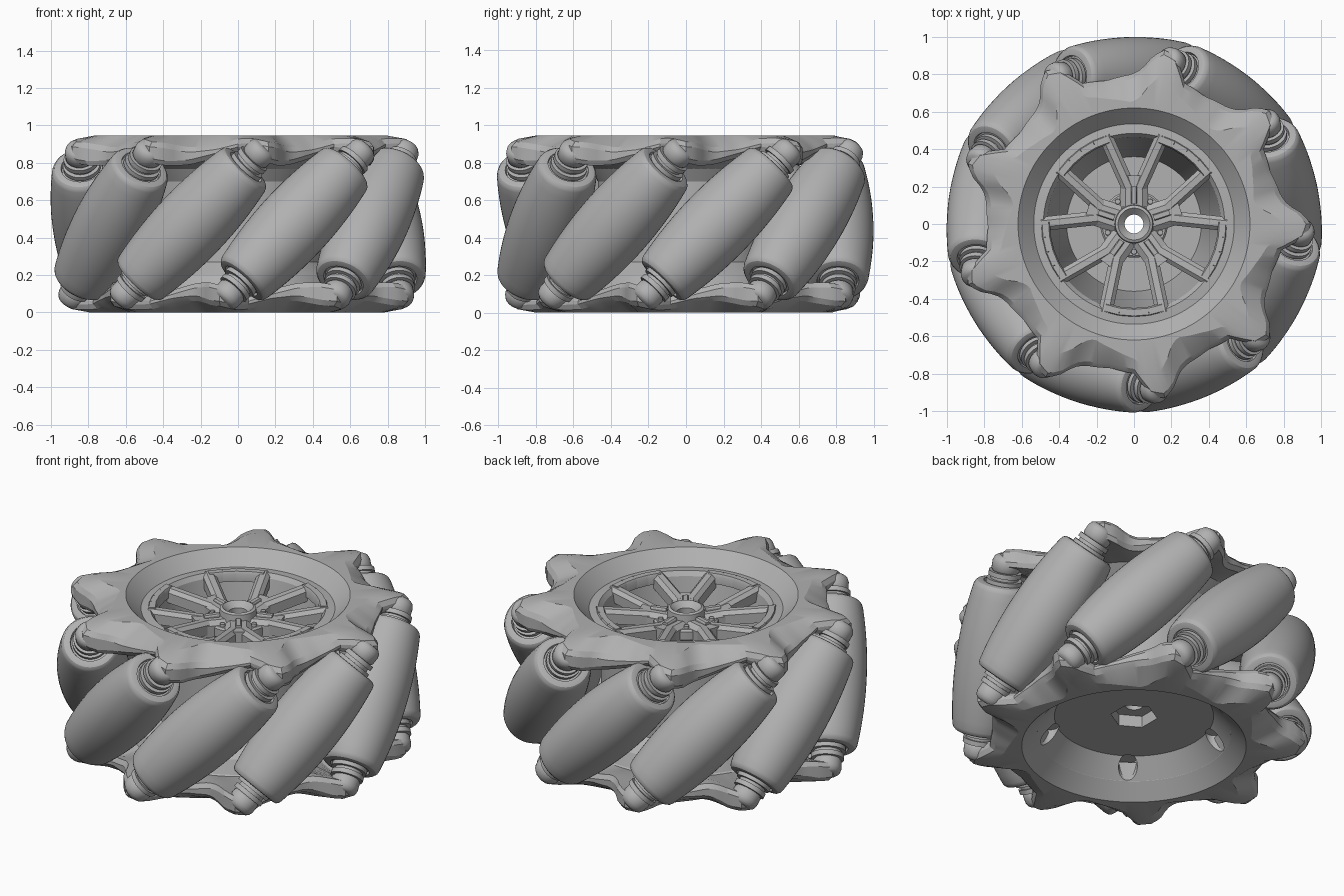
import bpy, bmesh
from math import sin, cos, pi, radians
from mathutils import Matrix, Vector

cube = bpy.data.objects.get("Cube")
if cube:
    bpy.data.objects.remove(cube, do_unlink=True)

MID = 0.4725          # mid height of the wheel
COUNT = 9             # rollers
PHASE = 12            # degrees, angle of the first roller
LUG = 40              # degrees, angle of the first lug on the upper plate

grey = bpy.data.materials.new("plain_grey")
grey.use_nodes = True
grey.diffuse_color = (0.44, 0.44, 0.44, 1)
grey.node_tree.nodes["Principled BSDF"].inputs["Base Color"].default_value = grey.diffuse_color


def shade(obj, angle):
    bpy.ops.object.select_all(action='DESELECT')
    obj.select_set(True)
    bpy.context.view_layer.objects.active = obj
    bpy.ops.object.shade_smooth_by_angle(angle=radians(angle))


def add(name, bm, angle=30):
    """Turn a bmesh into a shaded, coloured object."""
    bmesh.ops.remove_doubles(bm, verts=bm.verts, dist=1e-5)
    bmesh.ops.recalc_face_normals(bm, faces=bm.faces)
    mesh = bpy.data.meshes.new(name)
    bm.to_mesh(mesh)
    bm.free()
    mesh.materials.append(grey)
    obj = bpy.data.objects.new(name, mesh)
    bpy.context.collection.objects.link(obj)
    shade(obj, angle)
    return obj


def copy(obj, matrix):
    twin = bpy.data.objects.new(obj.name, obj.data)
    bpy.context.collection.objects.link(twin)
    twin.matrix_world = matrix
    return twin


def revolve(name, section, steps, angle=30):
    """Sweep a closed (r, z) section round z; it may depend on the angle."""
    bm = bmesh.new()
    loops = []
    for i in range(steps):
        a = 2 * pi * i / steps
        loops.append([bm.verts.new((r * cos(a), r * sin(a), z)) for r, z in section(a)])
    for i, here in enumerate(loops):
        there = loops[(i + 1) % steps]
        for j in range(len(here)):
            k = (j + 1) % len(here)
            bm.faces.new((here[j], there[j], there[k], here[k]))
    return add(name, bm, angle)


def polar(r, degrees):
    return Vector((r * cos(radians(degrees)), r * sin(radians(degrees)), 0))


def bar(bm, start, end, width, z0, z1, thick, taper=0.7):
    """Sloped bar with a narrower top, from start to end."""
    side = (end - start).normalized().cross(Vector((0, 0, 1))) * width / 2
    rings = []
    for p, z in ((start, z0), (end, z1)):
        rings.append([bm.verts.new(p + side * s + Vector((0, 0, h))) for s, h in
                      ((-1, z - thick), (1, z - thick), (1, z - thick * 0.25),
                       (taper, z), (-taper, z), (-1, z - thick * 0.25))])
    n = len(rings[0])
    for j in range(n):
        k = (j + 1) % n
        bm.faces.new((rings[0][j], rings[0][k], rings[1][k], rings[1][j]))
    bm.faces.new(rings[0])
    bm.faces.new(rings[1][::-1])


# Upper and lower lugged plates: angle from lug, edge radius, plateau radius,
# edge top height, edge bottom height
OUTLINE = [(0, .945, .80, .90, .80), (3.5, .905, .75, .895, .785), (7, .83, .68, .88, .785),
           (11, .80, .65, .87, .79), (21, .78, .68, .885, .825), (30, .80, .72, .915, .86),
           (33.5, .87, .76, .92, .85), (36, .925, .80, .915, .825), (40, .945, .80, .90, .80)]


def plate_section(a):
    d = (a * 180 / pi - LUG) % 40
    for lo, hi in zip(OUTLINE, OUTLINE[1:]):
        if lo[0] <= d <= hi[0]:
            f = (d - lo[0]) / (hi[0] - lo[0])
            edge, flat, top, low = [p + (q - p) * f for p, q in zip(lo[1:], hi[1:])]
            break
    return [(.535, .861), (.62, .945), (flat, .945), (edge - .025, top + .012),
            (edge, top - .015), (edge, low + .025), (edge - .02, low),
            (edge - .1, low + .01), (.6, .83), (.5, .76)]


upper_plate = revolve("upper_plate", plate_section, 180, 20)
flip = (Matrix.Translation((0, 0, MID)) @ Matrix.Rotation(pi, 4, polar(1, PHASE))
        @ Matrix.Translation((0, 0, -MID)))
copy(upper_plate, flip).name = "lower_plate"

# Rollers, axles and lug bosses, all along the same slanted axes
half = [(0.4 * i / 8, 0.2 - 0.036 * (i / 8) ** 2) for i in range(9)]
half += [(0.416, 0.158), (0.427, 0.147), (0.431, 0.13), (0.431, 0.112), (0.415, 0.108), (0.415, 0)]
roller_line = [(r, -t) for t, r in reversed(half)] + [(r, t) for t, r in half[1:]]
axle_half = [(0, .08), (.425, .08), (.425, .1), (.45, .1), (.45, .078), (.468, .078),
             (.468, .092), (.495, .092), (.495, .06), (.54, .06), (.54, 0)]
axle_line = [(r, -t) for t, r in reversed(axle_half)] + [(r, t) for t, r in axle_half[1:]]
boss_line = [(0, .495), (.072, .495), (.08, .505), (.08, .55), (.072, .572), (.055, .585), (0, .59)]

roller = revolve("roller", lambda a: roller_line, 48)
axle = revolve("axle", lambda a: axle_line, 32)
boss = revolve("lug_boss", lambda a: boss_line, 28, 40)
for i in range(COUNT):
    place = (Matrix.Rotation(radians(PHASE + 40 * i), 4, 'Z')
             @ Matrix.Translation((0.8, 0, MID)) @ Matrix.Rotation(-pi / 4, 4, 'X'))
    copy(roller, place)
    copy(axle, place)
    copy(boss, place)
    copy(boss, place @ Matrix.Rotation(pi, 4, 'X'))
for part in (roller, axle, boss):
    bpy.data.objects.remove(part, do_unlink=True)

# Hub drum with dished floor, centre column and axle hole
hub_line = [(.05, .19), (.44, .19), (.535, .085), (.6, .1), (.56, .2), (.47, .27),
            (.47, .7), (.53, .8), (.536, .862), (.485, .866), (.465, .84), (.445, .74),
            (.375, .36), (.36, .3), (.13, .3), (.13, .72), (.18, .75), (.18, .8),
            (.17, .81), (.105, .81), (.1, .865), (.085, .872), (.05, .84)]
hub = revolve("hub_drum", lambda a: hub_line, 80)


def cut(sides, radius, x, y, low, high):
    bm = bmesh.new()
    bmesh.ops.create_cone(bm, cap_ends=True, segments=sides, radius1=radius, radius2=radius,
                          depth=high - low,
                          matrix=Matrix.Translation((x, y, (low + high) / 2)))
    tool = add("cutter", bm)
    tool.hide_render = True
    mod = hub.modifiers.new("cut", 'BOOLEAN')
    mod.operation = 'DIFFERENCE'
    mod.solver = 'EXACT'
    mod.object = tool
    bpy.context.view_layer.objects.active = hub
    bpy.ops.object.modifier_apply(modifier=mod.name)
    bpy.data.objects.remove(tool, do_unlink=True)


# Hexagonal socket and round pockets on the underside
cut(6, 0.13, 0, 0, 0.1, 0.26)
for k in range(5):
    p = polar(0.48, 90 + 72 * k)
    cut(24, 0.052, p.x, p.y, 0.0, 0.2)
shade(hub, 25)

# Five split spokes joined by rim bridges, with a ridge near the centre
spokes = bmesh.new()
ridges = bmesh.new()
screws = bmesh.new()
for k in range(5):
    a = 90 + 72 * k
    bar(spokes, polar(.09, a), polar(.26, a), .15, .83, .838, .09, .6)
    bar(ridges, polar(.11, a), polar(.2, a), .034, .85, .85, .03)
    for s in (-1, 1):
        bar(spokes, polar(.19, a + s * 8), polar(.495, a + s * 18), .075, .835, .872, .08, .45)
    for j in range(4):
        bar(spokes, polar(.474, a + 17 + 9.5 * j), polar(.474, a + 26.5 + 9.5 * j),
            .05, .874, .874, .06)
    bmesh.ops.create_cone(screws, cap_ends=True, segments=16, radius1=.017, radius2=.014,
                          depth=.03, matrix=Matrix.Translation(
                              polar(.148, a + 36) + Vector((0, 0, .81))))
add("spokes", spokes)
add("spoke_ridges", ridges)
add("hub_screws", screws)
